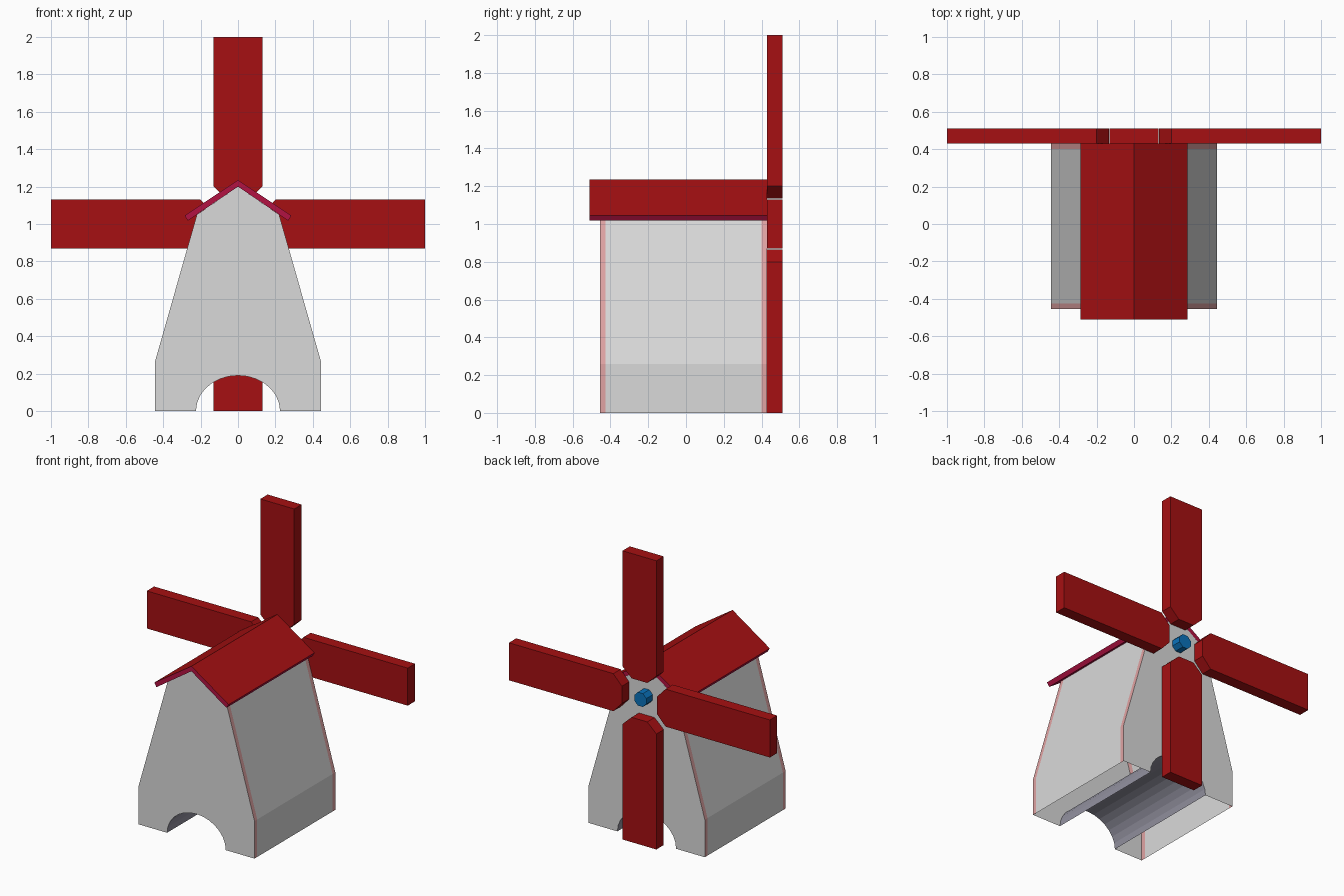
import bpy, bmesh, math
from mathutils import Matrix

if "Cube" in bpy.data.objects:
    bpy.data.objects.remove(bpy.data.objects["Cube"])


def mat(name, rgb):
    m = bpy.data.materials.new(name)
    m.diffuse_color = (*rgb, 1)
    m.use_nodes = True
    m.node_tree.nodes["Principled BSDF"].inputs["Base Color"].default_value = m.diffuse_color
    return m


RED = mat("red", (0.38, 0.005, 0.006))
MAGENTA = mat("magenta", (0.45, 0.006, 0.055))
GREY = mat("light_grey", (0.70, 0.70, 0.70))
PINK = mat("pink_trim", (0.75, 0.37, 0.37))
DARK = mat("slate_grey", (0.29, 0.285, 0.35))
BLUE = mat("blue", (0.003, 0.17, 0.50))


def finish(name, bm, mats):
    bmesh.ops.recalc_face_normals(bm, faces=bm.faces)
    me = bpy.data.meshes.new(name)
    bm.to_mesh(me)
    bm.free()
    for m in mats:
        me.materials.append(m)
    ob = bpy.data.objects.new(name, me)
    bpy.context.collection.objects.link(ob)
    return ob


def extrude_profile(pts, ys):
    """Sweep a closed x-z outline through the given y stations, capped at both ends."""
    bm = bmesh.new()
    rings = [[bm.verts.new((x, y, z)) for x, z in pts] for y in ys]
    n = len(pts)
    for a, b in zip(rings, rings[1:]):
        for i in range(n):
            j = (i + 1) % n
            bm.faces.new((a[i], a[j], b[j], b[i]))
    bm.faces.new(rings[0])
    bm.faces.new(rings[-1][::-1])
    return bm


# Body: tapering walls with a tunnel arch through the base
SEG = 14
arch = [(-0.225 * math.cos(math.pi * i / SEG), 0.19 * math.sin(math.pi * i / SEG))
        for i in range(SEG + 1)]
outline = [(-0.445, 0)] + arch + [(0.445, 0), (0.445, 0.26), (0.22, 1.05),
                                  (0, 1.2), (-0.22, 1.05), (-0.445, 0.26)]
bm = extrude_profile(outline, (-0.455, -0.425, 0.40, 0.43))
for f in bm.faces:
    c = f.calc_center_median()
    if len(f.verts) > 4:
        continue                                   # end walls stay grey
    if abs(c.x) < 0.226 and c.z < 0.2:
        f.material_index = 2                       # tunnel lining
    elif c.z < 1.06 and not -0.43 < c.y < 0.405:
        f.material_index = 1
    elif c.z < 1.06 and (c.y < -0.425 or c.y > 0.40):
        f.material_index = 1                       # corner trim strips
bmesh.ops.recalc_face_normals(bm, faces=bm.faces)
# the feet are open underneath
feet = [f for f in bm.faces if all(v.co.z < 0.001 for v in f.verts)]
bmesh.ops.delete(bm, geom=feet, context='FACES_ONLY')
finish("mill_body", bm, [GREY, PINK, DARK])

# Roof: folded slab, red on top and magenta elsewhere
roof = [(-0.285, 1.045), (0, 1.235), (0.285, 1.045), (0.268, 1.018),
        (0, 1.2), (-0.268, 1.018)]
bm = extrude_profile(roof, (-0.51, 0.43))
bmesh.ops.recalc_face_normals(bm, faces=bm.faces)
for f in bm.faces:
    f.material_index = 0 if f.normal.z > 0.3 else 1
finish("roof", bm, [RED, MAGENTA])

# Four sails around the hub at z = 1, inner corners chamfered
sail = [(-0.13, 1.0), (0.13, 1.0), (0.13, 0.2), (0.06, 0.135),
        (-0.06, 0.135), (-0.13, 0.2)]
for i, side in enumerate(("top", "right", "bottom", "left")):
    bm = extrude_profile(sail, (0.43, 0.51))
    bm.transform(Matrix.Translation((0, 0, 1)) @ Matrix.Rotation(i * math.pi / 2, 4, 'Y'))
    finish("sail_" + side, bm, [RED])

# Hub pin
hub = [(0.05 * math.cos(math.tau * (i + 0.5) / 8), 1 + 0.05 * math.sin(math.tau * (i + 0.5) / 8))
       for i in range(8)]
finish("hub_pin", extrude_profile(hub, (0.42, 0.50)), [BLUE])
